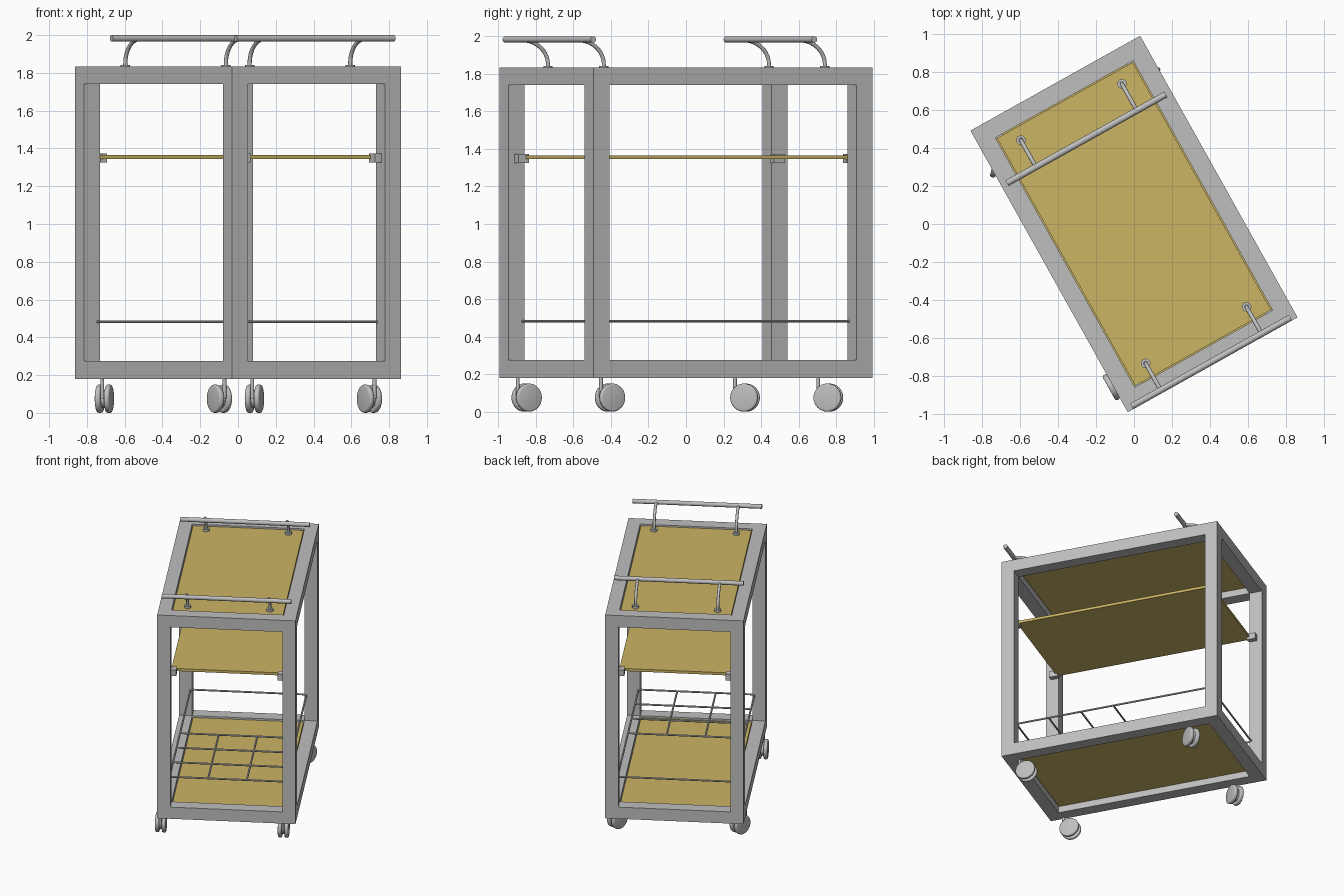
import bpy, bmesh, math
from mathutils import Matrix, Vector

cube = bpy.data.objects.get("Cube")
if cube:
    bpy.data.objects.remove(cube, do_unlink=True)

TURN = Matrix.Rotation(math.radians(29.2), 4, 'Z')   # the whole cart stands turned
HX, HY, BAR = 0.513, 0.851, 0.097                    # frame half sizes and bar width
IX, IY = HX - BAR, HY - BAR                          # inner opening
Z0, Z1 = 0.18, 1.835                                 # frame bottom and top


def material(name, rgb):
    m = bpy.data.materials.new(name)
    m.use_nodes = True
    m.diffuse_color = (*rgb, 1)
    m.node_tree.nodes["Principled BSDF"].inputs["Base Color"].default_value = (*rgb, 1)
    return m


GREY = material("grey metal", (0.52, 0.52, 0.52))
GOLD = material("golden board", (0.60, 0.46, 0.13))


def finish(name, bm, mat, smooth=False):
    me = bpy.data.meshes.new(name)
    bmesh.ops.recalc_face_normals(bm, faces=bm.faces)
    bm.transform(TURN)
    bm.to_mesh(me)
    bm.free()
    me.materials.append(mat)
    if smooth:
        me.shade_smooth()
        me.set_sharp_from_angle(angle=math.radians(35))
    ob = bpy.data.objects.new(name, me)
    bpy.context.scene.collection.objects.link(ob)
    return ob


def add_box(bm, lo, hi):
    lo, hi = Vector(lo), Vector(hi)
    size = hi - lo
    bmesh.ops.create_cube(bm, size=1, matrix=Matrix.Translation((lo + hi) / 2) @ Matrix.Diagonal((*size, 1)))


def add_cylinder(bm, a, b, r, sides=16, bevel=0):
    a, b = Vector(a), Vector(b)
    rot = (b - a).to_track_quat('Z', 'Y').to_matrix().to_4x4()
    new = bmesh.ops.create_cone(bm, cap_ends=True, segments=sides, radius1=r, radius2=r,
                                depth=(b - a).length,
                                matrix=Matrix.Translation((a + b) / 2) @ rot)
    if bevel:
        rims = {e for v in new["verts"] for e in v.link_edges
                if any(len(f.verts) > 4 for f in e.link_faces)}
        bmesh.ops.bevel(bm, geom=list(rims), offset=bevel, segments=3, profile=0.5, affect='EDGES')


def box(name, lo, hi, mat):
    bm = bmesh.new()
    add_box(bm, lo, hi)
    return finish(name, bm, mat)


def tube(name, points, r):
    cu = bpy.data.curves.new(name, 'CURVE')
    cu.dimensions = '3D'
    cu.bevel_depth, cu.bevel_resolution, cu.use_fill_caps = r, 3, True
    sp = cu.splines.new('POLY')
    sp.points.add(len(points) - 1)
    for p, co in zip(sp.points, points):
        p.co = (*(TURN @ Vector(co)), 1)
    sp.use_smooth = True
    cu.materials.append(GREY)
    ob = bpy.data.objects.new(name, cu)
    bpy.context.scene.collection.objects.link(ob)


# Frame: four posts joined by a ring of beams at the bottom and the top
bm = bmesh.new()
for sx in (0, 1):
    for sy in (0, 1):
        x, y = (-HX, IX)[sx], (-HY, IY)[sy]
        add_box(bm, (x, y, Z0), (x + BAR, y + BAR, Z1))
for z in (Z0, Z1 - 0.095):
    for x in (-HX, IX):
        add_box(bm, (x, -IY, z), (x + BAR, IY, z + 0.095))
    for y in (-HY, IY):
        add_box(bm, (-IX, y, z), (IX, y + BAR, z + 0.095))
finish("frame", bm, GREY)

# Boards: top and bottom panels set in the rings, plus the middle shelf
GAP = 0.006
for name, z in (("top_panel", 1.79), ("bottom_panel", 0.228)):
    box(name, (-IX + GAP, -IY + GAP, z), (IX - GAP, IY - GAP, z + 0.035), GOLD)
box("middle_shelf", (-IX, -0.765, 1.345), (IX, 0.765, 1.366), GOLD)

# Shelf brackets on the inner faces of the posts
bm = bmesh.new()
for sx in (-1, 1):
    for sy in (-1, 1):
        x, y = sx * (IX - 0.02), sy * 0.78
        add_box(bm, (x - 0.02, y - 0.033, 1.325), (x + 0.02, y + 0.033, 1.374))
finish("shelf_brackets", bm, GREY)

# Bottle rack: outer rails, cross rods and two dividers near the front
RX, RY, RZ, RR = 0.43, 0.765, 0.482, 0.007
bm = bmesh.new()
for x in (-RX, RX):
    add_cylinder(bm, (x, -RY, RZ), (x, RY, RZ), RR, 10)
for y in (-RY, -RY * 2 / 3, -RY / 3, 0, RY):
    add_cylinder(bm, (-RX, y, RZ), (RX, y, RZ), RR, 10)
for x in (-RX / 3, RX / 3):
    add_cylinder(bm, (x, -RY, RZ), (x, 0, RZ), RR, 10)
finish("bottle_rack", bm, GREY, True)

# Handles: a straight bar on two curved arms with round feet
for label, y in (("front", -0.672), ("back", 0.677)):
    bm = bmesh.new()
    add_cylinder(bm, (-0.48, y - 0.162, 1.983), (0.48, y - 0.162, 1.983), 0.017, 20)
    finish(label + "_handle_bar", bm, GREY, True)
    for side, x in (("right", -0.305), ("left", 0.305)):
        arc = [(x, y, 1.825)]
        for i in range(11):
            t = math.pi / 2 * i / 10
            arc.append((x, y - 0.16 * (1 - math.cos(t)), 1.85 + 0.13 * math.sin(t)))
        tube(f"{label}_{side}_handle_arm", arc, 0.011)
        bm = bmesh.new()
        add_cylinder(bm, (x, y, 1.822), (x, y, 1.843), 0.025, 20)
        finish(f"{label}_{side}_handle_foot", bm, GREY, True)

# Casters: twin rounded discs trailing behind a thin stem
R = 0.075


def caster(name, x, y, degrees):
    bm = bmesh.new()
    for s in (-1, 1):
        add_cylinder(bm, (s * 0.01, 0.055, R), (s * 0.039, 0.055, R), R, 32, 0.01)
    add_cylinder(bm, (-0.012, 0.055, R), (0.012, 0.055, R), 0.05, 24)
    add_cylinder(bm, (0, 0, R), (0, 0, Z0 + 0.01), 0.01, 12)
    bm.transform(Matrix.Translation((x, y, 0)) @ Matrix.Rotation(math.radians(degrees), 4, 'Z'))
    finish(name, bm, GREY, True)


for side, x in (("right", -0.5), ("left", 0.41)):
    caster(f"front_{side}_caster", x, -0.748, 0)
    caster(f"back_{side}_caster", x, 0.578, -41)
